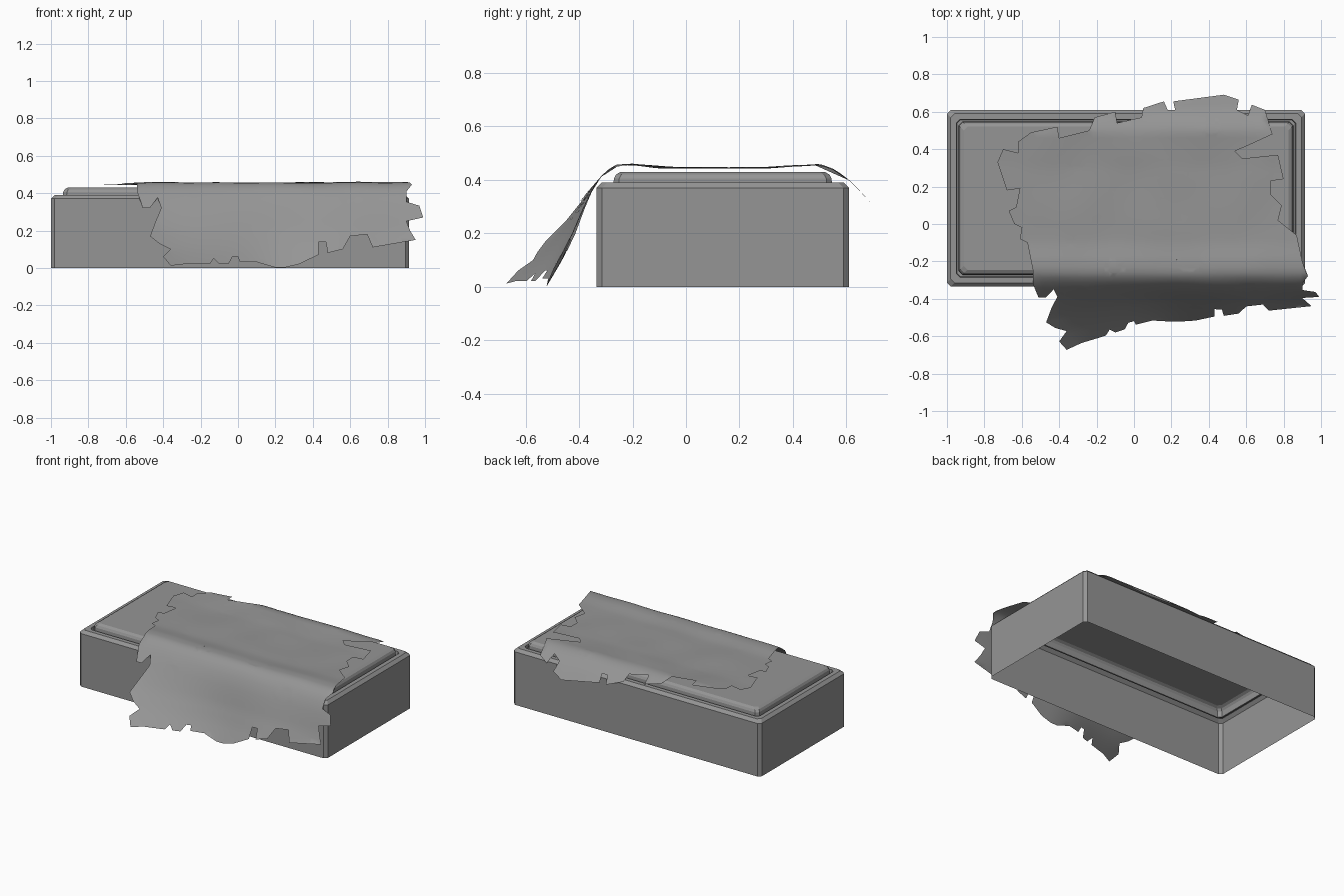
import bpy, bmesh, math, random
from mathutils import Vector, noise
from mathutils.geometry import delaunay_2d_cdt

random.seed(4)
cube = bpy.data.objects.get("Cube")
if cube:
    bpy.data.objects.remove(cube)


def material(name, value):
    mat = bpy.data.materials.new(name)
    mat.use_nodes = True
    colour = (value, value, value, 1)
    mat.diffuse_color = colour
    mat.node_tree.nodes["Principled BSDF"].inputs["Base Color"].default_value = colour
    return mat


def add_object(name, bm, mat):
    mesh = bpy.data.meshes.new(name)
    bm.to_mesh(mesh)
    bm.free()
    mesh.materials.append(mat)
    obj = bpy.data.objects.new(name, mesh)
    bpy.context.collection.objects.link(obj)
    return obj


grey = material("stone grey", 0.3)

# Hollow chest: chamfered rectangles stacked by inset and height, open below
LEFT, RIGHT, FRONT, BACK = -1.0, 0.915, -0.335, 0.61


def ring(bm, inset, z, chamfer=0.02):
    x0, x1, y0, y1 = LEFT + inset, RIGHT - inset, FRONT + inset, BACK - inset
    c = chamfer
    points = [(x0 + c, y0), (x1 - c, y0), (x1, y0 + c), (x1, y1 - c),
              (x1 - c, y1), (x0 + c, y1), (x0, y1 - c), (x0, y0 + c)]
    return [bm.verts.new((x, y, z)) for x, y in points]


bm = bmesh.new()
steps = [(0, 0), (0, 0.37), (0.02, 0.39), (0.05, 0.39), (0.053, 0.365),
         (0.063, 0.365), (0.065, 0.405), (0.073, 0.42), (0.09, 0.43)]
rings = [ring(bm, inset, z) for inset, z in steps]
for low, high in zip(rings, rings[1:]):
    for i in range(len(low)):
        j = (i + 1) % len(low)
        bm.faces.new((low[i], low[j], high[j], high[i]))
bm.faces.new(rings[-1])
add_object("chest", bm, grey)

# Cloth outline, laid flat: the top part by x and y
top_edge = [
    (-0.54, -0.25), (-0.57, -0.1), (-0.61, -0.08), (-0.6, -0.02), (-0.64, 0),
    (-0.67, 0.07), (-0.63, 0.09), (-0.61, 0.19), (-0.68, 0.18), (-0.73, 0.33),
    (-0.7, 0.4), (-0.62, 0.38), (-0.62, 0.44), (-0.55, 0.49), (-0.41, 0.52),
    (-0.4, 0.46), (-0.24, 0.5), (-0.21, 0.57), (-0.1, 0.6), (-0.09, 0.54),
    (0.04, 0.57), (0.05, 0.62), (0.16, 0.66), (0.18, 0.61), (0.22, 0.61),
    (0.21, 0.66), (0.48, 0.7), (0.56, 0.67), (0.55, 0.61), (0.61, 0.58),
    (0.63, 0.64), (0.7, 0.61), (0.74, 0.48), (0.61, 0.42), (0.54, 0.39),
    (0.58, 0.35), (0.77, 0.37), (0.8, 0.24), (0.73, 0.23), (0.73, 0.16),
    (0.79, 0.1), (0.77, 0.02), (0.87, -0.06), (0.9, -0.2), (0.93, -0.28)]
# The hanging part by x and height
hang_edge = [
    (0.9, 0.4), (0.9, 0.35), (0.97, 0.33), (0.99, 0.27), (0.9, 0.25),
    (0.92, 0.2), (0.95, 0.15), (0.72, 0.11), (0.69, 0.18), (0.6, 0.17),
    (0.56, 0.1), (0.48, 0.08), (0.47, 0.14), (0.43, 0.14), (0.43, 0.07),
    (0.33, 0.02), (0.25, 0), (0.2, 0), (0.1, 0.03), (0.01, 0.03), (0, 0.06),
    (-0.03, 0.06), (-0.05, 0.02), (-0.1, 0.02), (-0.13, 0.05), (-0.15, 0.02),
    (-0.28, 0.02), (-0.36, 0.01), (-0.4, 0.06), (-0.36, 0.1), (-0.42, 0.13),
    (-0.47, 0.17), (-0.44, 0.25), (-0.41, 0.32), (-0.43, 0.37), (-0.47, 0.32),
    (-0.51, 0.32), (-0.54, 0.4)]
DROP = 0.73
outline = top_edge + [(x, z - DROP) for x, z in hang_edge]
outline.reverse()

# Torn holes: centre and half sizes on the flat cloth
holes = [(-0.31, 0.25, 0.055, 0.06), (-0.34, -0.06, 0.025, 0.05),
         (0.17, 0.06, 0.07, 0.07), (0.2, 0.4, 0.075, 0.045),
         (0.42, 0.51, 0.04, 0.04), (0.62, 0, 0.02, 0.045),
         (0.31, -0.19, 0.08, 0.06), (-0.11, -0.23, 0.055, 0.035),
         (-0.24, -0.41, 0.055, 0.05), (0.15, -0.53, 0.04, 0.045),
         (0.61, -0.37, 0.06, 0.045)]


def torn_hole(x, y, rx, ry, sides=12):
    loop = []
    for k in range(sides):
        a = -math.tau * k / sides
        r = random.uniform(0.8, 1.1)
        loop.append((x + rx * r * math.cos(a), y + ry * r * math.sin(a)))
    return loop


# Drape profile: flat position, final y, final z
profile = [(-0.73, -0.53, 0.002), (-0.63, -0.47, 0.1), (-0.53, -0.42, 0.2),
           (-0.43, -0.38, 0.3), (-0.37, -0.35, 0.365), (-0.31, -0.305, 0.43),
           (-0.26, -0.26, 0.455), (-0.2, -0.2, 0.458), (-0.1, -0.1, 0.446),
           (0.3, 0.3, 0.445), (0.5, 0.5, 0.458), (0.56, 0.56, 0.435),
           (0.62, 0.62, 0.39), (0.71, 0.7, 0.305)]


def drape(x, s):
    s = min(max(s, profile[0][0]), profile[-1][0])
    for (a, ya, za), (b, yb, zb) in zip(profile, profile[1:]):
        if s <= b:
            t = (s - a) / (b - a)
            y, z = ya + (yb - ya) * t, za + (zb - za) * t
            break
    # The hanging side flares forward toward the right corner
    hang = max(0, -0.31 - s) / 0.42
    y -= 0.16 * (max(0, 0.3 - x) / 0.67) ** 2 * hang ** 1.5
    y += 0.012 * math.sin(9 * x) * hang
    if hang == 0:
        z += 0.006 * noise.noise(Vector((x * 4, s * 4, 0)))
    return x, y, z


# Cloth: triangulated outline with holes over a regular grid, then draped
coords, edges, loops = [], [], []
for loop in [outline] + [torn_hole(*h) for h in holes]:
    start, n = len(coords), len(loop)
    coords += [Vector(p) for p in loop]
    edges += [(start + i, start + (i + 1) % n) for i in range(n)]
STEP = 0.03
for i in range(60):
    for j in range(50):
        coords.append(Vector((-0.76 + i * STEP, -0.74 + j * STEP)))
points, _, faces, *_ = delaunay_2d_cdt(coords, edges, [], 2, 1e-5)
bm = bmesh.new()
verts = [bm.verts.new(drape(p.x, p.y)) for p in points]
for f in faces:
    bm.faces.new([verts[i] for i in f])
bmesh.ops.delete(bm, geom=[v for v in bm.verts if not v.link_faces], context="VERTS")
bmesh.ops.recalc_face_normals(bm, faces=bm.faces)
if sum(f.normal.z for f in bm.faces) < 0:
    bmesh.ops.reverse_faces(bm, faces=bm.faces)
cloth = add_object("torn_cloth", bm, grey)
bpy.context.view_layer.objects.active = cloth
cloth.select_set(True)
bpy.ops.object.shade_smooth_by_angle(angle=math.radians(60))
